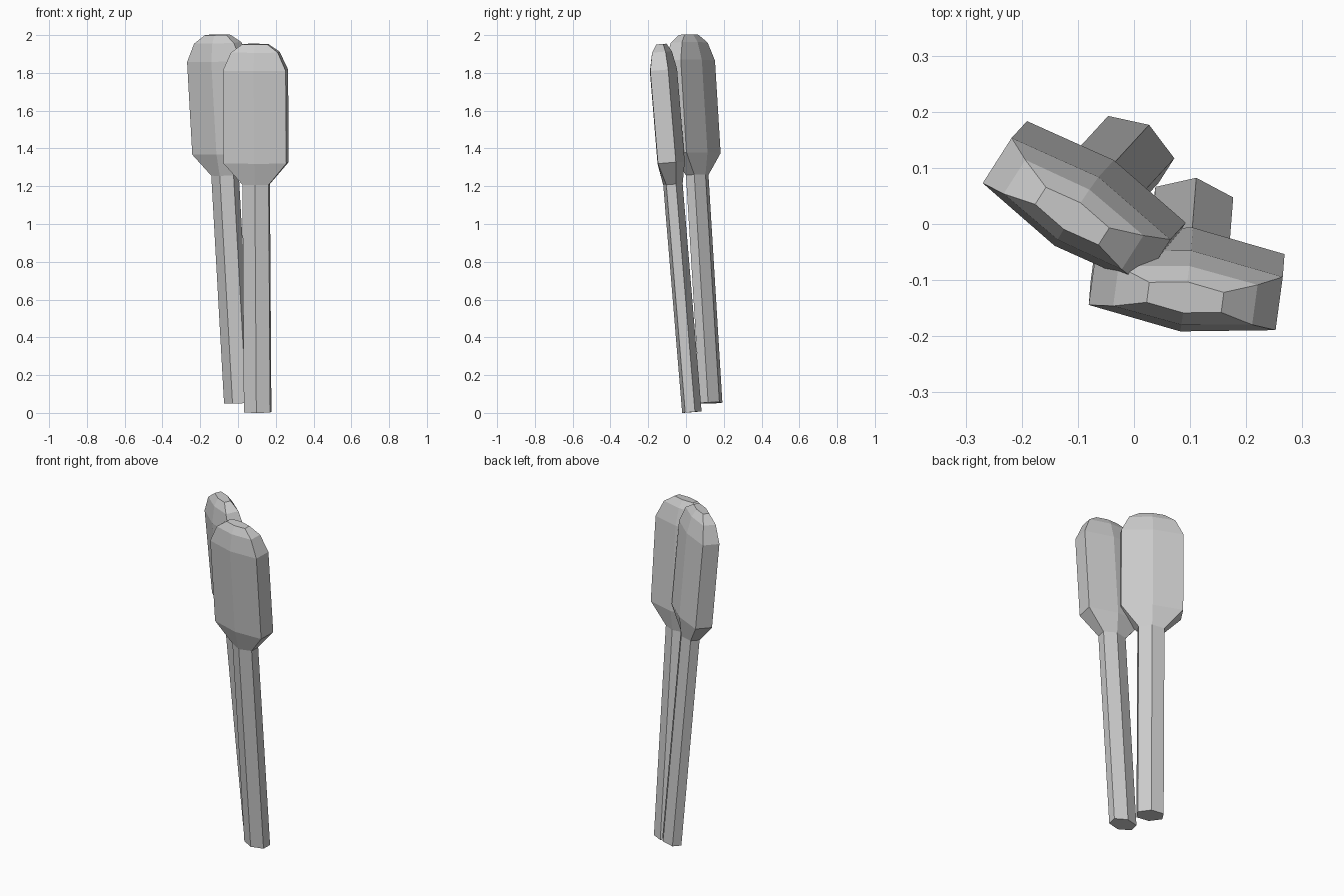
import bpy, bmesh
from math import radians
from mathutils import Matrix, Vector

if "Cube" in bpy.data.objects:
    bpy.data.objects.remove(bpy.data.objects["Cube"])

# rings along the axis: (height, half width, half thickness at side, half thickness at middle)
STEM = [(0, 0.07, 0.026, 0.052), (1.21, 0.07, 0.026, 0.052)]
HEAD = [STEM[-1],
        (1.325, 0.168, 0.048, 0.073),
        (1.817, 0.168, 0.048, 0.073),
        (1.913, 0.125, 0.036, 0.053),
        (1.955, 0.067, 0.018, 0.028)]


def loft(name, rings, matrix, cap_start, cap_end):
    """Skin six-sided rings into one flat-shaded part."""
    bm = bmesh.new()
    loops = []
    for z, w, side, mid in rings:
        outline = [(-w, -side), (0, -mid), (w, -side), (w, side), (0, mid), (-w, side)]
        loops.append([bm.verts.new((x, y, z)) for x, y in outline])
    for a, b in zip(loops, loops[1:]):
        for i in range(6):
            j = (i + 1) % 6
            bm.faces.new((a[i], a[j], b[j], b[i]))
    if cap_start:
        bm.faces.new(loops[0][::-1])
    if cap_end:
        bm.faces.new(loops[-1])
    bm.transform(matrix)
    mesh = bpy.data.meshes.new(name)
    bm.to_mesh(mesh)
    bm.free()
    obj = bpy.data.objects.new(name, mesh)
    bpy.context.collection.objects.link(obj)


def cattail(prefix, base, lean, turn):
    """A leaning stalk with a flattened seed head."""
    tilt = Vector((0, 0, 1)).rotation_difference(Vector((*lean, 1)))
    m = (Matrix.Translation(base) @ tilt.to_matrix().to_4x4()
         @ Matrix.Rotation(radians(turn), 4, 'Z'))
    loft(prefix + "_stem", STEM, m, True, False)
    loft(prefix + "_head", HEAD, m, False, True)


# front and rear stalks
cattail("front_cattail", (0.104, 0.031, 0.004), (-0.0065, -0.083), -7.7)
cattail("rear_cattail", (-0.001, 0.133, 0.053), (-0.056, -0.061), -32.6)
